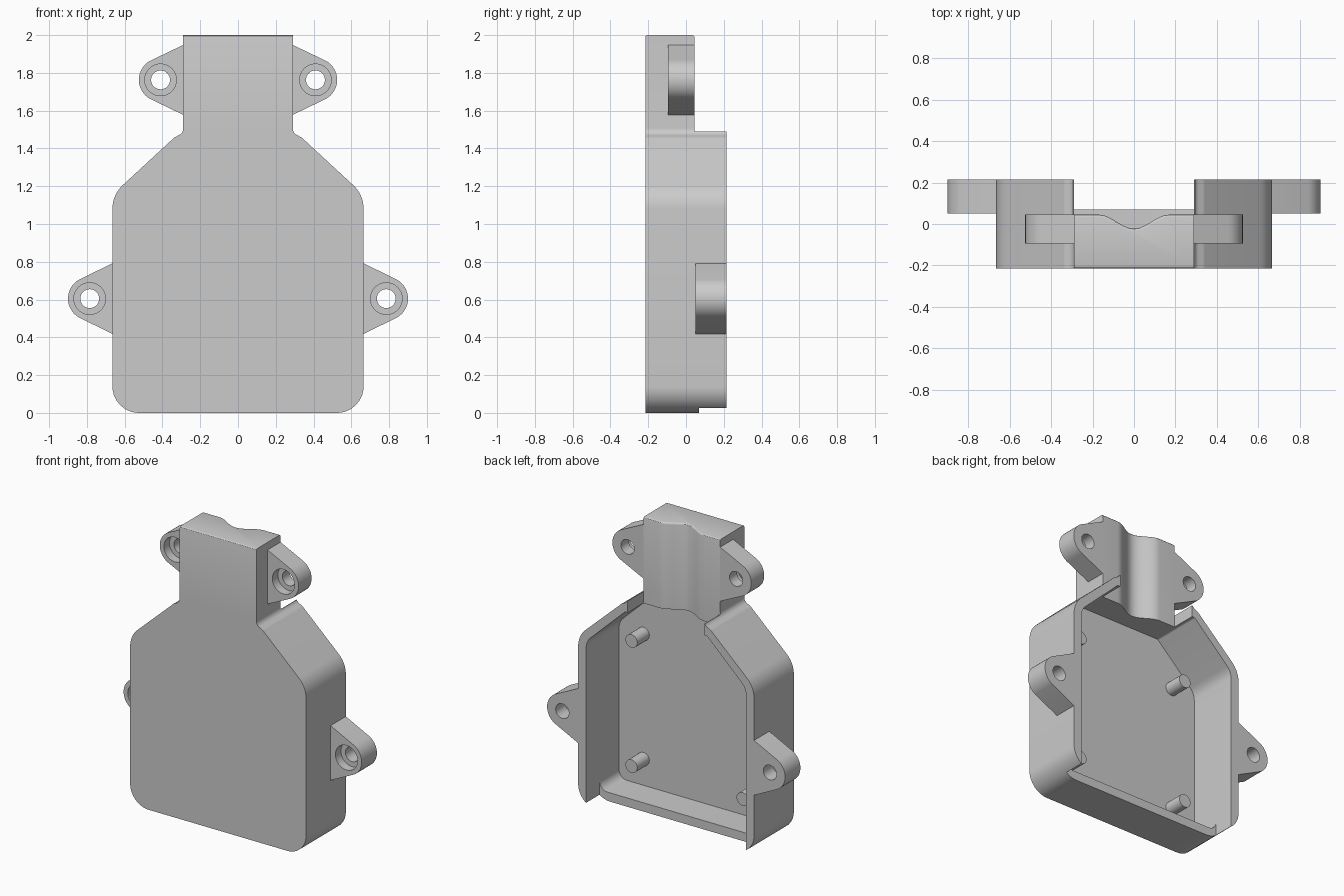
import bpy, bmesh, math
from mathutils import Vector

cube = bpy.data.objects.get("Cube")
if cube:
    bpy.data.objects.remove(cube, do_unlink=True)

grey = bpy.data.materials.new("plain grey")
grey.use_nodes = True
COLOR = (0.6, 0.6, 0.6, 1)
grey.diffuse_color = COLOR
grey.node_tree.nodes["Principled BSDF"].inputs["Base Color"].default_value = COLOR

FRONT, BACK, NECK_BACK, FLOOR = -0.215, 0.215, 0.045, -0.14


def finish(name, bm):
    bmesh.ops.recalc_face_normals(bm, faces=bm.faces)
    me = bpy.data.meshes.new(name)
    bm.to_mesh(me)
    bm.free()
    ob = bpy.data.objects.new(name, me)
    bpy.context.collection.objects.link(ob)
    me.materials.append(grey)
    return ob


def fillet(points, steps=8):
    """Round each (x, z, radius) corner of a closed outline."""
    out = []
    for i, (x, z, r) in enumerate(points):
        p = Vector((x, z))
        if r == 0:
            out.append(p)
            continue
        a = (Vector(points[i - 1][:2]) - p).normalized()
        b = (Vector(points[(i + 1) % len(points)][:2]) - p).normalized()
        half = a.angle(b) / 2
        centre = p + (a + b).normalized() * (r / math.sin(half))
        start = p + a * (r / math.tan(half)) - centre
        end = p + b * (r / math.tan(half)) - centre
        for k in range(steps + 1):
            out.append(centre + start.lerp(end, k / steps).normalized() * r)
    return out


def mirrored(half):
    return half + [(-x, z, r) for x, z, r in reversed(half)]


def prism(name, outline, y0, y1):
    """Extrude an x-z outline along y."""
    bm = bmesh.new()
    face = bm.faces.new([bm.verts.new((p[0], y0, p[1])) for p in outline])
    ext = bmesh.ops.extrude_face_region(bm, geom=[face])
    verts = [v for v in ext["geom"] if isinstance(v, bmesh.types.BMVert)]
    bmesh.ops.translate(bm, verts=verts, vec=(0, y1 - y0, 0))
    return finish(name, bm)


def box(name, x, y0, y1, z0, z1):
    return prism(name, [(-x, z0), (x, z0), (x, z1), (-x, z1)], y0, y1)


def cylinder(name, x, z, r, y0, y1, sides=32):
    ring = [(x + r * math.cos(k * math.tau / sides), z + r * math.sin(k * math.tau / sides))
            for k in range(sides)]
    return prism(name, ring, y0, y1)


def carve(ob, cutters):
    bpy.context.view_layer.objects.active = ob
    for c in cutters:
        mod = ob.modifiers.new("cut", 'BOOLEAN')
        mod.operation, mod.solver, mod.object = 'DIFFERENCE', 'EXACT', c
        bpy.ops.object.modifier_apply(modifier=mod.name)
        bpy.data.objects.remove(c, do_unlink=True)


def smooth(ob):
    bpy.ops.object.select_all(action='DESELECT')
    ob.select_set(True)
    bpy.context.view_layer.objects.active = ob
    bpy.ops.object.shade_smooth_by_angle(angle=math.radians(30))


# Shell: bottle-shaped outline, hollowed from the back
shell = prism("housing_shell", fillet(mirrored([
    (0.665, 0, 0.14), (0.665, 1.155, 0.17), (0.337, 1.458, 0.05),
    (0.29, 1.482, 0.04), (0.29, 2, 0)])), FRONT, BACK)
cavity = prism("cavity_cutter", fillet(mirrored([
    (0.605, 0.06, 0.06), (0.605, 1.13, 0.11), (0.31, 1.41, 0.02)])), FLOOR, 0.5)

# Cable groove down the back of the neck
groove = bmesh.new()
WIDTH, DEPTH, N = 0.17, 0.067, 24
profile = []
for k in range(N + 1):
    x = WIDTH * (2 * k / N - 1)
    y = NECK_BACK - DEPTH * (1 + math.cos(math.pi * x / WIDTH)) / 2
    profile.append((x, y))
profile += [(WIDTH, 0.3), (-WIDTH, 0.3)]
face = groove.faces.new([groove.verts.new((x, y, 1.2)) for x, y in profile])
ext = bmesh.ops.extrude_face_region(groove, geom=[face])
bmesh.ops.translate(groove, vec=(0, 0, 1), verts=[
    v for v in ext["geom"] if isinstance(v, bmesh.types.BMVert)])

carve(shell, [
    cavity,
    box("neck_back_cutter", 1, NECK_BACK, 0.5, 1.49, 2.2),
    box("neck_gap_cutter", 0.29, NECK_BACK, 0.5, 1.3, 2.2),
    box("bottom_opening_cutter", 0.605, 0.07, 0.5, -0.1, 0.2),
    finish("groove_cutter", groove)])

# Soft rounding along the top of the neck
bm = bmesh.new()
bm.from_mesh(shell.data)
bmesh.ops.remove_doubles(bm, verts=bm.verts, dist=0.0005)
rim = [e for e in bm.edges if all(v.co.z > 1.999 for v in e.verts)
       and abs(e.verts[0].co.x - e.verts[1].co.x) > 0.001 and len(e.link_faces) == 2
       and e.calc_face_angle(0) > 1]
bmesh.ops.bevel(bm, geom=rim, offset=0.012, segments=3, profile=0.5, affect='EDGES')
bm.to_mesh(shell.data)
bm.free()
smooth(shell)


def lug(name, side, base_x, z, x, half_base, y0, y1):
    """Tapered screw ear with a counterbored hole."""
    bm = bmesh.new()
    for y in (y0, y1):
        for k in range(48):
            a = k * math.tau / 48
            bm.verts.new((side * (x + 0.115 * math.cos(a)), y, z + 0.115 * math.sin(a)))
        for s in (-1, 1):
            bm.verts.new((side * base_x, y, z + s * half_base))
    hull = bmesh.ops.convex_hull(bm, input=bm.verts)
    inside = {g for g in hull["geom_interior"] if isinstance(g, bmesh.types.BMVert)}
    bmesh.ops.delete(bm, geom=list(inside), context='VERTS')
    bmesh.ops.dissolve_limit(bm, angle_limit=0.01, verts=bm.verts, edges=bm.edges)
    ob = finish(name, bm)
    carve(ob, [cylinder("hole_cutter", side * x, z, 0.05, y0 - 0.1, y1 + 0.1),
               cylinder("counterbore_cutter", side * x, z, 0.084, y0 - 0.1, y0 + 0.06)])
    smooth(ob)


# Screw ears and board pegs on both sides
for side, word in ((1, "left"), (-1, "right")):
    lug(f"{word}_neck_lug", side, 0.29, 1.763, 0.41, 0.185, -0.095, NECK_BACK)
    lug(f"{word}_body_lug", side, 0.665, 0.605, 0.785, 0.187, 0.05, BACK)
    for level, z in (("lower", 0.24), ("upper", 1.095)):
        smooth(cylinder(f"{word}_{level}_peg", side * 0.42, z, 0.045, FLOOR - 0.01, -0.01, 24))
